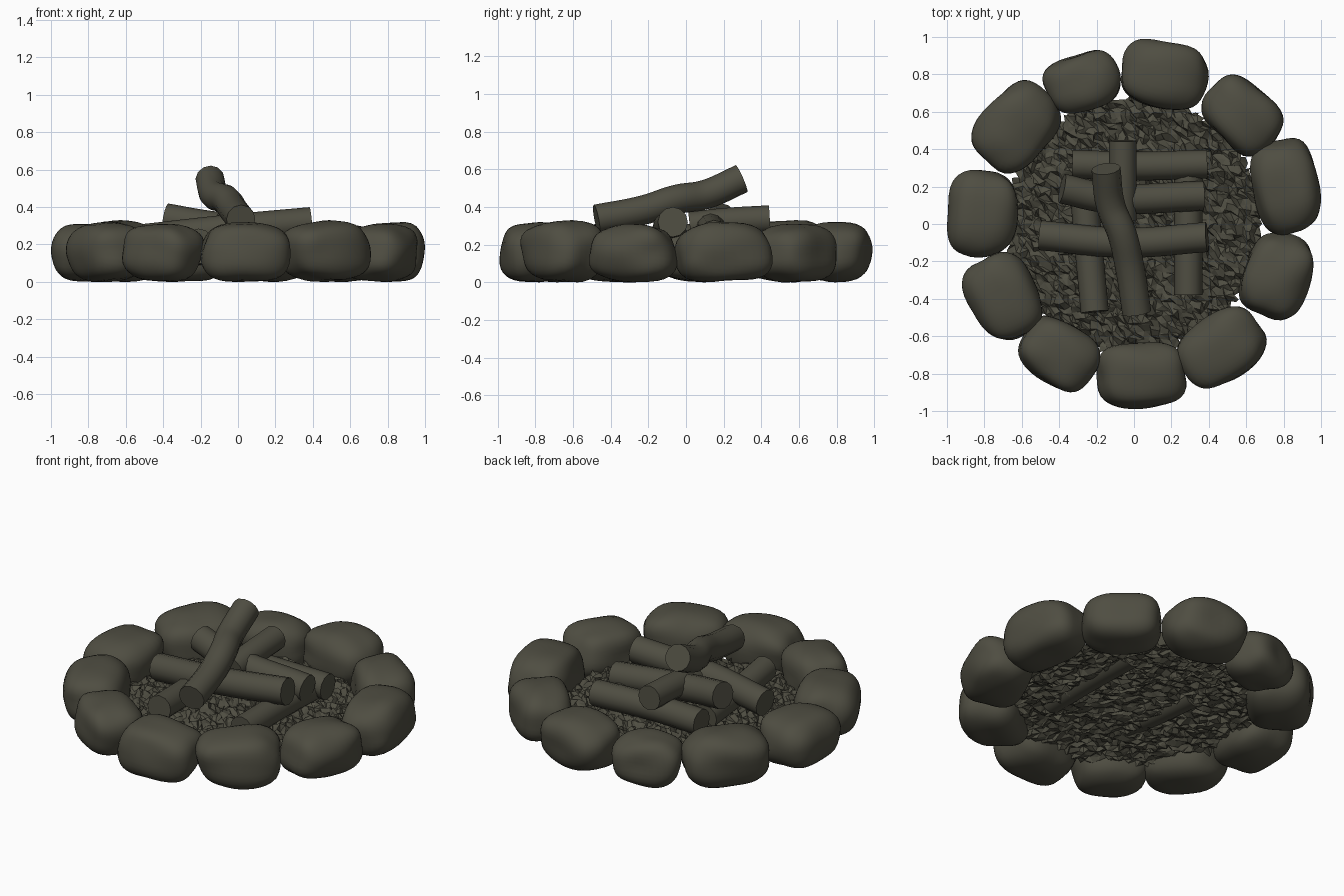
import bpy
import bmesh
import math
import random
from mathutils import Vector, noise

random.seed(4)
if "Cube" in bpy.data.objects:
    bpy.data.objects.remove(bpy.data.objects["Cube"], do_unlink=True)

# One shared colour
sooty = bpy.data.materials.new("sooty_olive_grey")
sooty.use_nodes = True
colour = (0.078, 0.075, 0.054, 1)
sooty.diffuse_color = colour
shader = sooty.node_tree.nodes["Principled BSDF"]
shader.inputs["Base Color"].default_value = colour
shader.inputs["Roughness"].default_value = 0.9


def add_object(name, mesh, smooth_angle=None):
    """Link a mesh, give it the colour and optionally smooth it."""
    mesh.materials.clear()
    mesh.materials.append(sooty)
    obj = bpy.data.objects.new(name, mesh)
    bpy.context.collection.objects.link(obj)
    if smooth_angle:
        bpy.ops.object.select_all(action='DESELECT')
        obj.select_set(True)
        bpy.context.view_layer.objects.active = obj
        bpy.ops.object.shade_smooth_by_angle(angle=math.radians(smooth_angle))
    return obj


def fit(values, low, high):
    """Rescale numbers so they exactly span low to high."""
    a, b = min(values), max(values)
    return [low + (v - a) / (b - a) * (high - low) for v in values]


def add_stone(index, x, y, half_x, half_y, height):
    """Rounded boulder, its long side facing round the ring."""
    bm = bmesh.new()
    bmesh.ops.create_cube(bm, size=2)
    bmesh.ops.subdivide_edges(bm, edges=bm.edges[:], cuts=9, use_grid_fill=True)
    yaw = math.atan2(y, x)
    seed = Vector((index * 7.3, index * 3.1, 0))
    for v in bm.verts:
        p = v.co.normalized()
        power = 2.9
        p /= sum(abs(c) ** power for c in p) ** (1 / power)
        p *= 1 + 0.11 * noise.noise(p * 1.1 + seed)
        r, t = p.x * 0.19, p.y * 0.245
        v.co = (r * math.cos(yaw) - t * math.sin(yaw),
                r * math.sin(yaw) + t * math.cos(yaw), p.z)
    spans = ((x - half_x, x + half_x), (y - half_y, y + half_y), (0, height))
    for axis, (low, high) in enumerate(spans):
        fitted = fit([v.co[axis] for v in bm.verts], low, high)
        for v, value in zip(bm.verts, fitted):
            v.co[axis] = value
    mesh = bpy.data.meshes.new("ring_stone")
    bm.to_mesh(mesh)
    bm.free()
    add_object(f"ring_stone_{index + 1}", mesh, 60)


def add_log(name, radius, points):
    """Bent round log swept along a smooth path, with flat sawn ends."""
    curve = bpy.data.curves.new(name, 'CURVE')
    curve.dimensions = '3D'
    curve.bevel_depth = radius
    curve.bevel_resolution = 4
    curve.resolution_u = 6
    curve.use_fill_caps = True
    spline = curve.splines.new('BEZIER')
    spline.bezier_points.add(len(points) - 1)
    for knot, co in zip(spline.bezier_points, points):
        knot.co = co
        knot.handle_left_type = knot.handle_right_type = 'AUTO'
    helper = bpy.data.objects.new(name + "_path", curve)
    bpy.context.collection.objects.link(helper)
    bpy.context.view_layer.update()
    graph = bpy.context.evaluated_depsgraph_get()
    mesh = bpy.data.meshes.new_from_object(helper.evaluated_get(graph))
    bpy.data.objects.remove(helper, do_unlink=True)
    bm = bmesh.new()
    bm.from_mesh(mesh)
    bmesh.ops.remove_doubles(bm, verts=bm.verts[:], dist=0.0005)
    bm.to_mesh(mesh)
    bm.free()
    add_object(name, mesh, 40)


# Ring of stones: centre, half extents, height
stones = [
    (0.04, -0.81, 0.24, 0.18, 0.32), (0.47, -0.66, 0.24, 0.22, 0.33),
    (0.76, -0.28, 0.20, 0.235, 0.31), (0.81, 0.20, 0.19, 0.26, 0.32),
    (0.58, 0.58, 0.22, 0.22, 0.31), (0.165, 0.80, 0.235, 0.19, 0.32),
    (-0.28, 0.76, 0.21, 0.17, 0.29), (-0.63, 0.52, 0.24, 0.25, 0.33),
    (-0.81, 0.055, 0.19, 0.235, 0.31), (-0.705, -0.385, 0.215, 0.235, 0.32),
    (-0.40, -0.695, 0.22, 0.205, 0.31),
]
for i, stone in enumerate(stones):
    add_stone(i, *stone)

# Lowest pair of logs, running front to back
add_log("ground_log_left", 0.075,
        [(-0.21, -0.47, 0.21), (-0.24, -0.15, 0.19), (-0.27, 0.2, 0.18)])
add_log("ground_log_right", 0.075,
        [(0.29, -0.38, 0.18), (0.29, 0, 0.18), (0.29, 0.33, 0.17)])

# Three crosswise logs
add_log("cross_log_front", 0.08,
        [(-0.5, -0.06, 0.23), (-0.05, -0.1, 0.28), (0.39, -0.07, 0.32)])
add_log("cross_log_middle", 0.08,
        [(-0.385, 0.19, 0.34), (-0.15, 0.14, 0.30), (0.37, 0.15, 0.25)])
add_log("cross_log_back", 0.077,
        [(-0.33, 0.32, 0.21), (0, 0.31, 0.21), (0.39, 0.32, 0.2)])

# Upper logs, the topmost one bent and leaning
add_log("upper_log_back", 0.074,
        [(-0.06, 0.445, 0.335), (-0.06, 0.2, 0.32), (-0.06, 0.02, 0.3)])
add_log("top_log", 0.078,
        [(0.015, -0.475, 0.335), (-0.025, -0.22, 0.385), (-0.065, -0.05, 0.44),
         (-0.125, 0.1, 0.465), (-0.15, 0.295, 0.55)])

# Crumbly ash bed: a jittered disc sheet, slightly higher in the middle
bm = bmesh.new()
bmesh.ops.create_grid(bm, x_segments=56, y_segments=56, size=0.7)
outside = [v for v in bm.verts if v.co.length > 0.7]
bmesh.ops.delete(bm, geom=outside, context='VERTS')
bmesh.ops.triangulate(bm, faces=bm.faces[:])
for v in bm.verts:
    dome = 0.10 + 0.04 * (1 - (v.co.length / 0.7) ** 2)
    v.co.x += random.uniform(-0.014, 0.014)
    v.co.y += random.uniform(-0.014, 0.014)
    v.co.z = dome + random.uniform(-0.02, 0.02)
bed = bpy.data.meshes.new("ash_bed")
bm.to_mesh(bed)
bm.free()
add_object("ash_bed", bed)
